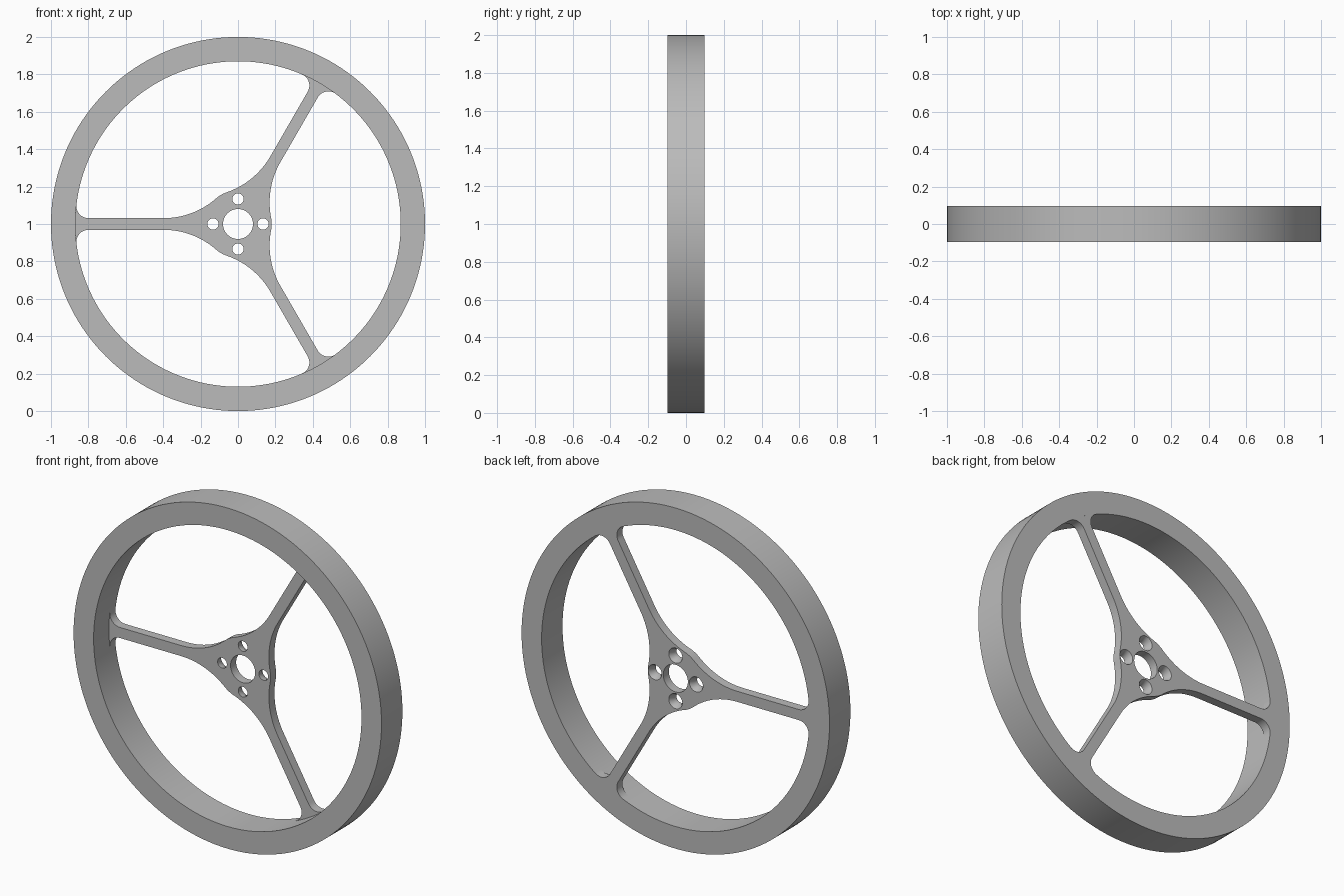
import bpy
import bmesh
from math import sin, cos, pi, radians, atan2, hypot, sqrt

cube = bpy.data.objects.get("Cube")
if cube:
    bpy.data.objects.remove(cube, do_unlink=True)

# Main dimensions
HALF_DEPTH = 0.097
RIM_OUT, RIM_IN = 1.0, 0.87
PLATE_FRONT = HALF_DEPTH - 0.052
SPOKE_HALF = 0.031
HUB_R = 0.18
FILLET_START = 0.4
RIM_FILLET = 0.065
BOLT_CIRCLE = 0.134

grey = bpy.data.materials.new("satin grey")
grey.use_nodes = True
colour = (0.5, 0.5, 0.5, 1)
grey.diffuse_color = colour
grey.node_tree.nodes["Principled BSDF"].inputs["Base Color"].default_value = colour


def make_object(name, bm):
    bmesh.ops.remove_doubles(bm, verts=bm.verts, dist=1e-5)
    bmesh.ops.recalc_face_normals(bm, faces=bm.faces)
    mesh = bpy.data.meshes.new(name)
    bm.to_mesh(mesh)
    bm.free()
    mesh.materials.append(grey)
    obj = bpy.data.objects.new(name, mesh)
    bpy.context.collection.objects.link(obj)
    return obj


def lathe(name, profile, sides, x=0, z=1, closed=False):
    """Turn (radius, y) points about an axis along y through (x, z)."""
    bm = bmesh.new()
    verts = [bm.verts.new((x + r, y, z)) for r, y in profile]
    pairs = list(zip(verts, verts[1:]))
    if closed:
        pairs.append((verts[-1], verts[0]))
    edges = [bm.edges.new(p) for p in pairs]
    bmesh.ops.spin(bm, geom=verts + edges, cent=(x, 0, z), axis=(0, 1, 0),
                   angle=2 * pi, steps=sides, use_merge=True)
    return make_object(name, bm)


def arc(cx, cy, radius, start, end, steps):
    angles = [start + (end - start) * i / steps for i in range(steps + 1)]
    return [(cx + radius * cos(a), cy + radius * sin(a)) for a in angles]


def smooth(obj):
    bpy.ops.object.select_all(action='DESELECT')
    obj.select_set(True)
    bpy.context.view_layer.objects.active = obj
    bpy.ops.object.shade_smooth_by_angle(angle=radians(30))


# Rim
rim = lathe("rim", [(RIM_OUT, -HALF_DEPTH), (RIM_OUT, HALF_DEPTH),
                    (RIM_IN, HALF_DEPTH), (RIM_IN, -HALF_DEPTH)], 160, closed=True)

# One side of a spoke, from the hub out to the rim, with tangent fillets
s = SPOKE_HALF
big = (FILLET_START ** 2 + s * s - HUB_R ** 2) / (2 * (HUB_R - s))
big_y = s + big
hub_angle = atan2(big_y, FILLET_START)
end_y = s + RIM_FILLET
end_x = sqrt((RIM_IN - RIM_FILLET) ** 2 - end_y ** 2)
end_angle = atan2(end_y, end_x)
side = arc(0, 0, HUB_R, pi / 3, hub_angle, 6)
side += arc(FILLET_START, big_y, big, hub_angle + pi, 1.5 * pi, 20)[1:]
side += arc(end_x, end_y, RIM_FILLET, 1.5 * pi, 2 * pi + end_angle, 12)
spoke = [(u, -v) for u, v in side]
spoke += arc(0, 0, RIM_IN, -end_angle, end_angle, 8)[1:-1]
spoke += side[:0:-1]

# Hub and three spokes as one plate, flush with the back of the rim
bm = bmesh.new()
ring = []
for turn in (pi / 3, pi, 5 * pi / 3):
    c, n = cos(turn), sin(turn)
    ring += [bm.verts.new((u * c - v * n, PLATE_FRONT, 1 + u * n + v * c)) for u, v in spoke]
face = bm.faces.new(ring)
extruded = bmesh.ops.extrude_face_region(bm, geom=[face], use_keep_orig=True)
moved = [g for g in extruded["geom"] if isinstance(g, bmesh.types.BMVert)]
bmesh.ops.translate(bm, verts=moved, vec=(0, HALF_DEPTH - PLATE_FRONT, 0))
plate = make_object("hub_and_spokes", bm)

# Centre bore and four bolt holes, countersunk from the back
cutters = [lathe("bore_cutter", [(0, 0), (0.08, 0), (0.08, 0.2), (0, 0.2)], 48)]
for i in range(4):
    a = i * pi / 2
    profile = [(0, 0), (0.03, 0), (0.03, PLATE_FRONT + 0.022),
               (0.044, HALF_DEPTH), (0.044, 0.2), (0, 0.2)]
    cutters.append(lathe("bolt_cutter", profile, 32,
                         BOLT_CIRCLE * cos(a), 1 + BOLT_CIRCLE * sin(a)))
for cutter in cutters:
    cutter.hide_render = True
    mod = plate.modifiers.new("hole", 'BOOLEAN')
    mod.operation = 'DIFFERENCE'
    mod.solver = 'EXACT'
    mod.object = cutter

# Bake the holes and drop the cutters
bpy.context.view_layer.update()
evaluated = plate.evaluated_get(bpy.context.evaluated_depsgraph_get())
baked = bpy.data.meshes.new_from_object(evaluated)
plate.modifiers.clear()
plate.data = baked
for cutter in cutters:
    bpy.data.objects.remove(cutter, do_unlink=True)

for part in (rim, plate):
    smooth(part)
